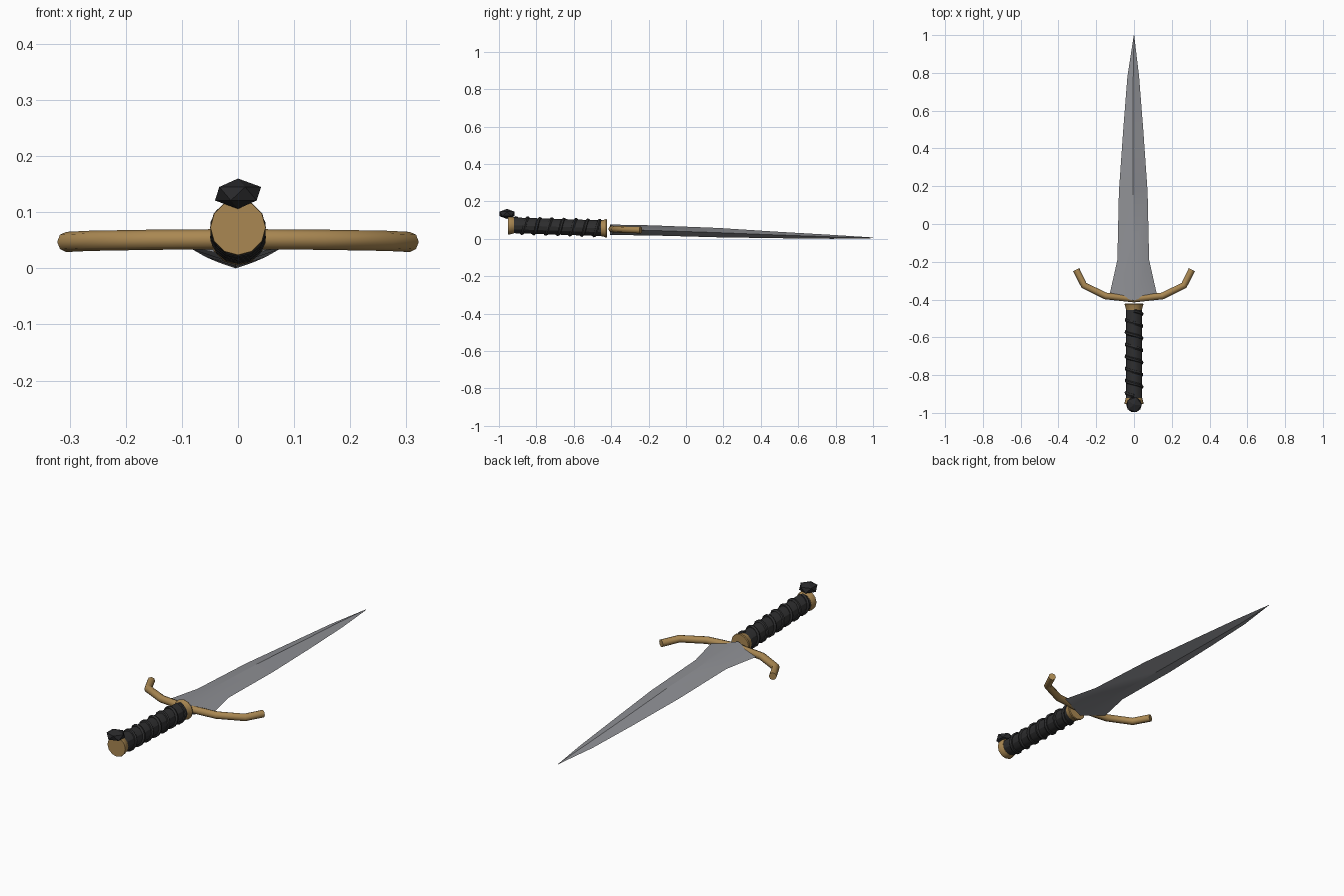
import bpy, bmesh, math
from mathutils import Matrix, Vector

if "Cube" in bpy.data.objects:
    bpy.data.objects.remove(bpy.data.objects["Cube"])


def material(name, rgb):
    m = bpy.data.materials.new(name)
    m.diffuse_color = (*rgb, 1)
    m.use_nodes = True
    m.node_tree.nodes["Principled BSDF"].inputs["Base Color"].default_value = m.diffuse_color
    return m


STEEL = material("steel grey", (0.27, 0.275, 0.295))
BRASS = material("aged brass", (0.40, 0.245, 0.085))
LEATHER = material("black leather", (0.027, 0.027, 0.028))
GEM = material("black stone", (0.022, 0.022, 0.024))


def axis_z(y):
    """Height of the slightly tilted grip axis."""
    return 0.056 - 0.033 * (y + 0.44)


def finish(name, bm, mat, smooth=None):
    bmesh.ops.recalc_face_normals(bm, faces=bm.faces)
    me = bpy.data.meshes.new(name)
    bm.to_mesh(me)
    bm.free()
    ob = bpy.data.objects.new(name, me)
    bpy.context.collection.objects.link(ob)
    me.materials.append(mat)
    if smooth:
        shade(ob, smooth)
    return ob


def shade(ob, angle):
    bpy.ops.object.select_all(action='DESELECT')
    ob.select_set(True)
    bpy.context.view_layer.objects.active = ob
    bpy.ops.object.shade_smooth_by_angle(angle=math.radians(angle))


def loft(name, rings, mat, smooth=None):
    """Join closed rings of points and cap both ends."""
    bm = bmesh.new()
    vs = [[bm.verts.new(p) for p in r] for r in rings]
    n = len(vs[0])
    for a, b in zip(vs, vs[1:]):
        for i in range(n):
            j = (i + 1) % n
            bm.faces.new((a[i], a[j], b[j], b[i]))
    bm.faces.new(vs[0])
    bm.faces.new(vs[-1])
    return finish(name, bm, mat, smooth)


def lathe(name, profile, mat, n=12):
    """Turn (y, radius) pairs around the grip axis."""
    rings = [[(r * math.sin(math.tau * i / n), y, axis_z(y) + r * math.cos(math.tau * i / n))
              for i in range(n)] for y, r in profile]
    return loft(name, rings, mat, 30)


def tube(name, points, radius, mat, resolution=2):
    cu = bpy.data.curves.new(name, 'CURVE')
    cu.dimensions = '3D'
    cu.bevel_depth = radius
    cu.bevel_resolution = resolution
    cu.use_fill_caps = True
    sp = cu.splines.new('POLY')
    sp.points.add(len(points) - 1)
    for p, co in zip(sp.points, points):
        p.co = (*co, 1)
    ob = bpy.data.objects.new(name, cu)
    bpy.context.collection.objects.link(ob)
    cu.materials.append(mat)
    bpy.ops.object.select_all(action='DESELECT')
    ob.select_set(True)
    bpy.context.view_layer.objects.active = ob
    bpy.ops.object.convert(target='MESH')
    ob = bpy.context.object
    shade(ob, 50)
    return ob


# Blade: diamond sections (edge y, ridge y, half width, centre z, half thickness)
stations = [(-0.368, -0.405, 0.124, 0.048, 0.028),
            (-0.19, -0.19, 0.084, 0.045, 0.027),
            (0.17, 0.17, 0.076, 0.033, 0.025),
            (0.50, 0.50, 0.053, 0.020, 0.017),
            (0.78, 0.78, 0.031, 0.0105, 0.0105),
            (1.0, 1.0, 0.001, 0.005, 0.002)]
cx = -0.004
rings = []
for ye, yr, w, z, t in stations:
    c = cx if ye < 0.9 else 0
    rings.append([(c - w, ye, z), (c, yr, z + t), (c + w, ye, z), (c, yr, z - t)])
loft("blade", rings, STEEL, 30)

# Crossguard: bent rod, mirrored about the centre
half = [(0.306, -0.242, 0.047), (0.265, -0.325, 0.049), (0.15, -0.381, 0.051)]
path = [(-x, y, z) for x, y, z in half] + [(0, -0.397, 0.052)] + half[::-1]
tube("crossguard", path, 0.018, BRASS)

# Grip core with spiral wrap
lathe("grip", [(-0.935, 0.042), (-0.44, 0.042)], LEATHER)
turns, steps = 7, 14
spiral = []
for i in range(turns * steps + 1):
    a = math.tau * i / steps
    y = -0.46 - 0.45 * i / (turns * steps)
    spiral.append((0.041 * math.sin(a), y, axis_z(y) + 0.041 * math.cos(a)))
tube("grip_wrap", spiral, 0.0095, LEATHER, 1)

# Brass collars at both ends of the grip
lathe("front_collar", [(-0.455, 0.042), (-0.44, 0.045), (-0.427, 0.050), (-0.422, 0.048)], BRASS)
lathe("end_cap", [(-0.952, 0.049), (-0.946, 0.050), (-0.93, 0.046), (-0.92, 0.043)], BRASS)

# Faceted stone sitting above the end cap
bm = bmesh.new()
bmesh.ops.create_icosphere(bm, subdivisions=1, radius=1)
size = Matrix.Diagonal((0.046, 0.046, 0.027, 1))
bmesh.ops.transform(bm, verts=bm.verts,
                    matrix=Matrix.Translation((0, -0.957, 0.133)) @ size)
finish("pommel_stone", bm, GEM)
